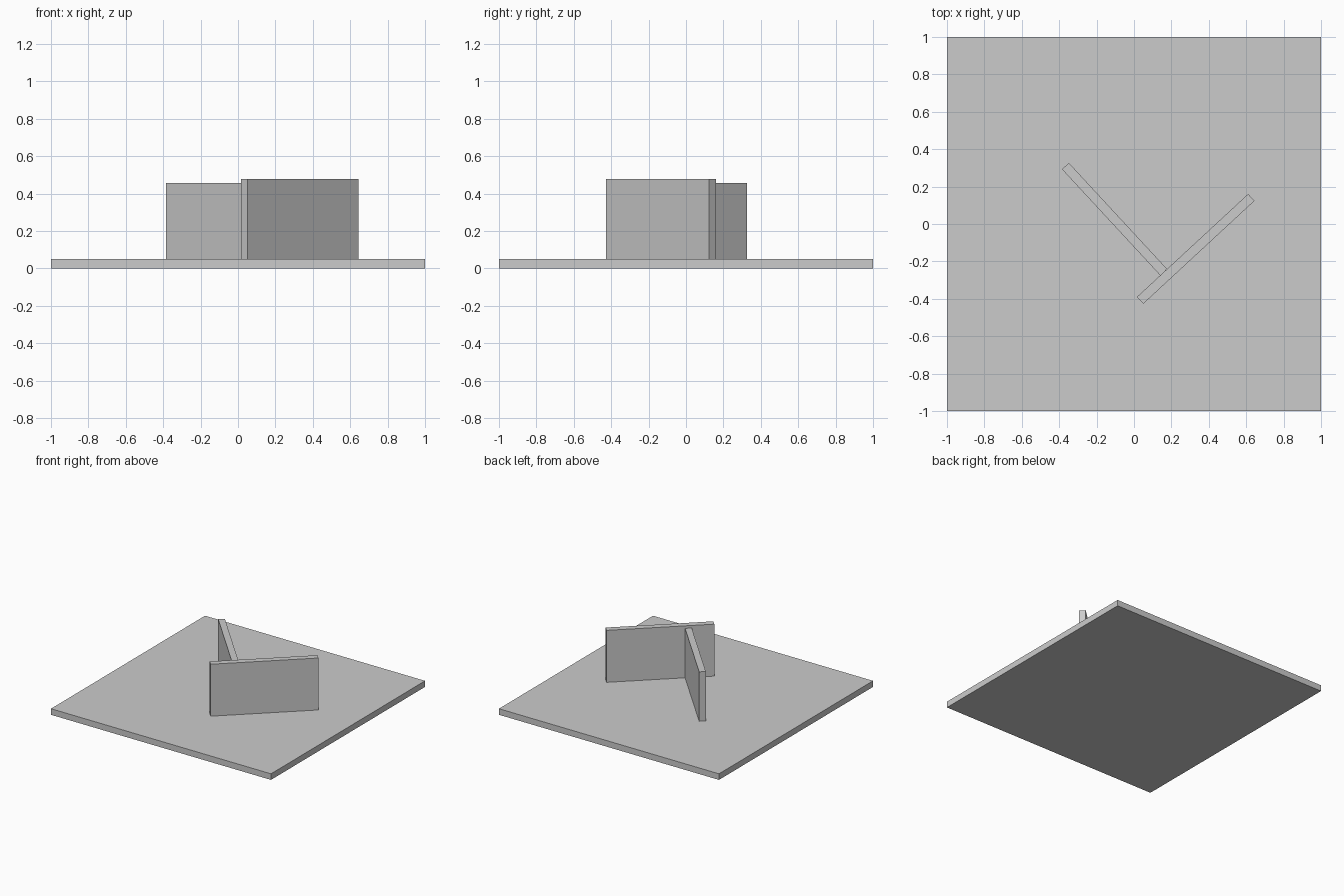
import bpy
from math import radians

default = bpy.data.objects.get("Cube")
if default:
    bpy.data.objects.remove(default, do_unlink=True)

GREY = (0.6, 0.6, 0.6, 1)
grey = bpy.data.materials.new("plain grey")
grey.use_nodes = True
grey.diffuse_color = GREY
grey.node_tree.nodes["Principled BSDF"].inputs["Base Color"].default_value = GREY


def box(name, centre, size, bottom, top, angle=0):
    """Upright box turned about z, spanning bottom to top."""
    bpy.ops.mesh.primitive_cube_add(
        size=1, location=(*centre, (bottom + top) / 2), rotation=(0, 0, radians(angle)))
    obj = bpy.context.object
    obj.name = name
    obj.scale = (*size, top - bottom)
    bpy.ops.object.transform_apply(location=False, rotation=False, scale=True)
    obj.data.materials.append(grey)


BASE_TOP = 0.05
WALL = 0.05
TURN = 42.8

# Square ground slab
box("base_slab", (0, 0), (2, 2), 0, BASE_TOP)
# Taller wall, and the lower wall meeting it at a right angle
box("front_wall", (0.33, -0.133), (0.81, WALL), BASE_TOP, 0.477, TURN)
box("back_wall", (-0.104, 0.026), (0.773, WALL), BASE_TOP, 0.456, TURN + 90)
